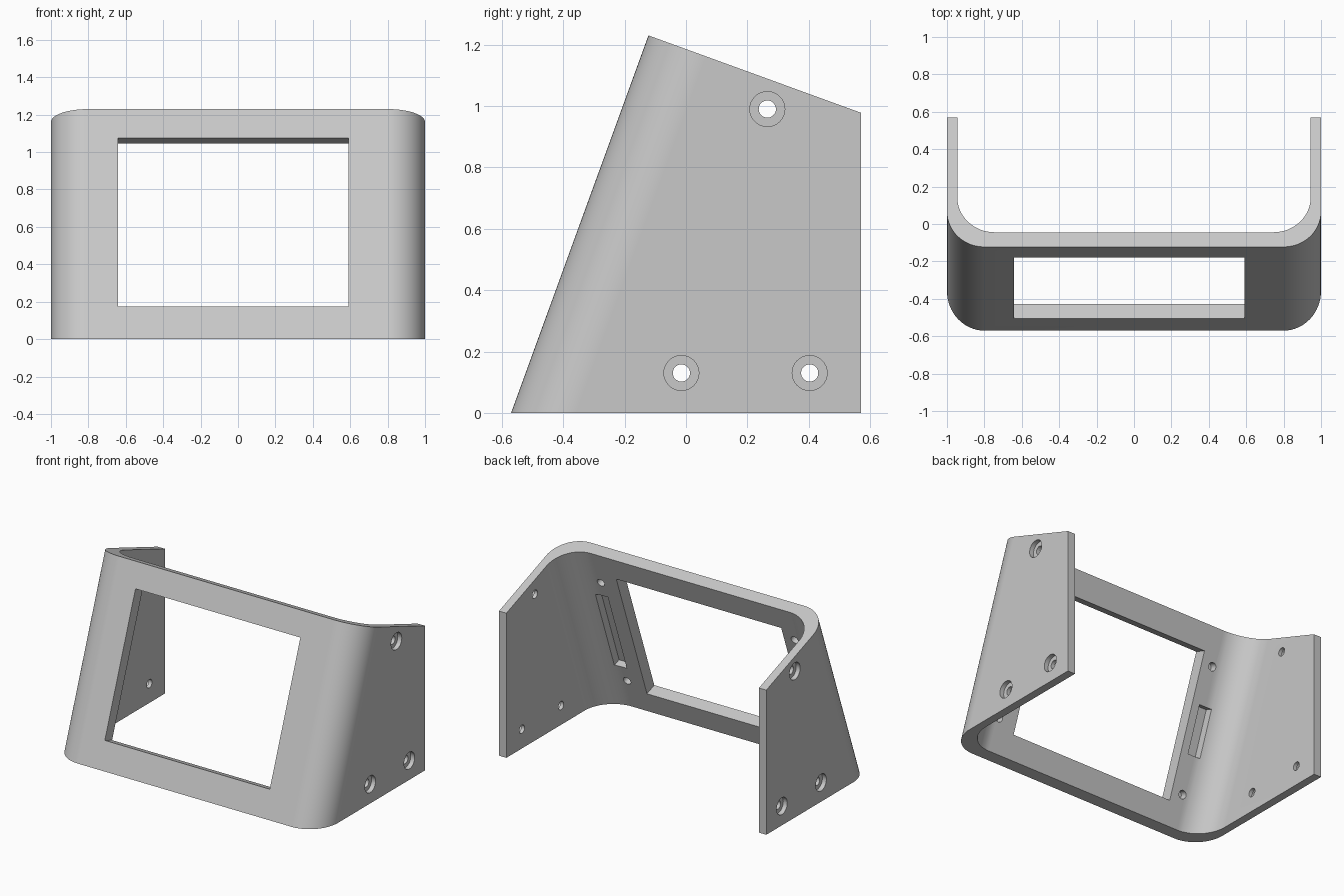
import bpy
import bmesh
from math import radians, sin, cos, pi
from mathutils import Matrix

cube = bpy.data.objects.get("Cube")
if cube:
    bpy.data.objects.remove(cube)

TILT = radians(20)
FRONT, BACK = -0.57, 0.57
WALL, FACE, RADIUS = 0.055, 0.083, 0.2
HEIGHT = 1.23 / cos(TILT)          # length along the leaning front
MID = 0.66                         # middle of the window along the lean
# Leaning frame: x across, y into the front panel, z up along the lean
LEAN = Matrix.Translation((0, FRONT, 0)) @ Matrix.Rotation(-TILT, 4, 'X')

grey = bpy.data.materials.new("light grey plastic")
grey.use_nodes = True
colour = (0.58, 0.58, 0.58, 1)
grey.diffuse_color = colour
grey.node_tree.nodes["Principled BSDF"].inputs["Base Color"].default_value = colour


def add_object(name, bm):
    bmesh.ops.recalc_face_normals(bm, faces=bm.faces[:])
    mesh = bpy.data.meshes.new(name)
    bm.to_mesh(mesh)
    bm.free()
    mesh.materials.append(grey)
    obj = bpy.data.objects.new(name, mesh)
    bpy.context.collection.objects.link(obj)
    return obj


def box(low, high, frame=Matrix()):
    size = [b - a for a, b in zip(low, high)]
    centre = [(a + b) / 2 for a, b in zip(low, high)]
    bm = bmesh.new()
    bmesh.ops.create_cube(bm, size=1, matrix=frame @ Matrix.Translation(centre)
                          @ Matrix.Diagonal((*size, 1)))
    return add_object("cutter", bm)


def cylinder(centre, radius, depth, axis, frame=Matrix()):
    turn = Matrix.Rotation(pi / 2, 4, 'Y' if axis == 'X' else 'X')
    bm = bmesh.new()
    bmesh.ops.create_cone(bm, cap_ends=True, segments=32, radius1=radius,
                          radius2=radius, depth=depth,
                          matrix=frame @ Matrix.Translation(centre) @ turn)
    return add_object("cutter", bm)


def apply_boolean(target, cutter, operation='DIFFERENCE'):
    cutter.hide_render = True
    mod = target.modifiers.new("cut", 'BOOLEAN')
    mod.operation = operation
    mod.solver = 'EXACT'
    mod.object = cutter
    bpy.context.view_layer.objects.active = target
    bpy.ops.object.modifier_apply(modifier=mod.name)
    bpy.data.objects.remove(cutter)


def half_u(x, y, depth):
    """Right half of a rounded U, from its open end to its front corner."""
    arc = [(x - RADIUS + RADIUS * cos(a), y + RADIUS - RADIUS * sin(a))
           for a in (i * pi / 32 for i in range(17))]
    return [(x, depth)] + arc


# Bent panel: rounded U swept along the lean
outer = half_u(1, 0, 1.6)
inner = half_u(1 - WALL, FACE, 1.6)
mirror = lambda pts: [(-x, y) for x, y in reversed(pts)]
profile = outer + mirror(outer) + list(reversed(inner + mirror(inner)))
bm = bmesh.new()
base = bm.faces.new([bm.verts.new((x, y, -0.1)) for x, y in profile])
sweep = bmesh.ops.extrude_face_region(bm, geom=[base])
bmesh.ops.translate(bm, vec=(0, 0, HEIGHT + 0.1),
                    verts=[v for v in sweep["geom"] if isinstance(v, bmesh.types.BMVert)])
bm.transform(LEAN)
housing = add_object("display_housing", bm)

# Level base and upright back edges
apply_boolean(housing, box((-2, -2, 0), (2, BACK, 3)), 'INTERSECT')

# Window, slightly off centre
apply_boolean(housing, box((-0.642, -0.3, 0.186), (0.592, 0.4, 1.144), LEAN))

# Recessed slots beside the window: long on the left, short on the right
for x, half in ((0.745, 0.297), (-0.742, 0.158)):
    apply_boolean(housing, box((x - 0.045, 0.035, MID - half),
                               (x + 0.045, 0.3, MID + half), LEAN))

# Blind mounting holes inside the front panel, screw holes in the side walls
for side in (-1, 1):
    for offset in (-0.41, 0.41):
        apply_boolean(housing, cylinder((side * 0.725, 0.185, MID + offset),
                                        0.027, 0.3, 'Y', LEAN))
    for y, z in ((0.265, 0.99), (-0.015, 0.13), (0.403, 0.13)):
        apply_boolean(housing, cylinder((side, y, z), 0.028, 0.4, 'X'))
        apply_boolean(housing, cylinder((side * 1.07, y, z), 0.057, 0.2, 'X'))

# Smooth bends with crisp edges
bpy.ops.object.select_all(action='DESELECT')
housing.select_set(True)
bpy.context.view_layer.objects.active = housing
bpy.ops.object.shade_smooth_by_angle(angle=radians(30))
normals = housing.modifiers.new("flat panels", 'WEIGHTED_NORMAL')
normals.keep_sharp = True
